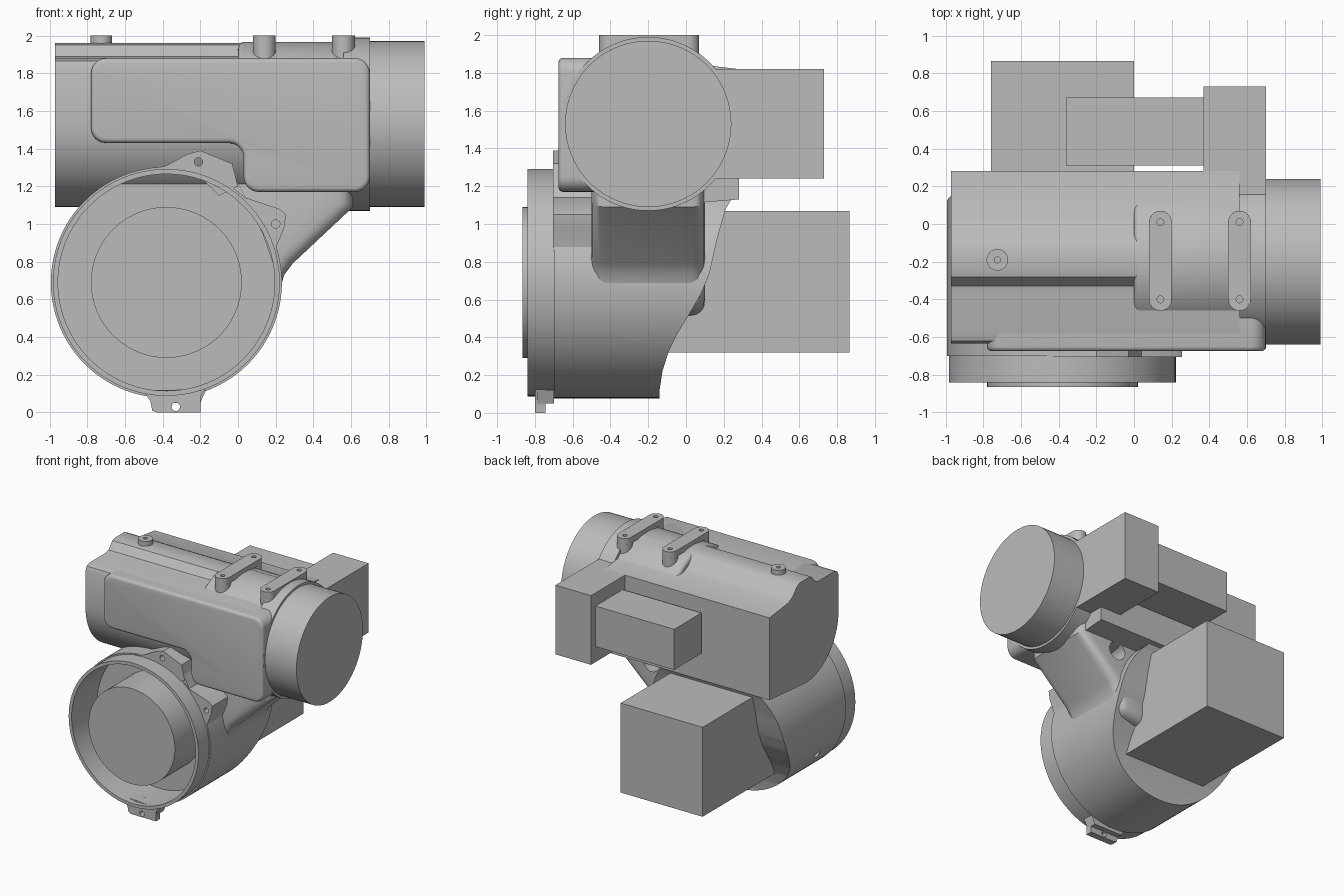
import bpy, bmesh, math
from mathutils import Vector

if "Cube" in bpy.data.objects:
    bpy.data.objects.remove(bpy.data.objects["Cube"])

grey = bpy.data.materials.new("cast grey")
grey.use_nodes = True
grey.diffuse_color = (0.5, 0.5, 0.5, 1)
grey.node_tree.nodes["Principled BSDF"].inputs["Base Color"].default_value = (0.5, 0.5, 0.5, 1)


def place(axis, a, b, t):
    """Put profile point (a, b) at depth t along an axis."""
    return {"x": (t, a, b), "y": (a, t, b), "z": (a, b, t)}[axis]


def prism(name, pts, axis, lo, hi, corner=0, edge=0):
    """Extrude a profile, rounding its corners and its sharp edges."""
    bm = bmesh.new()
    bm.faces.new([bm.verts.new(place(axis, a, b, lo)) for a, b in pts])
    if corner:
        bmesh.ops.bevel(bm, geom=bm.verts[:], offset=corner, segments=6,
                        profile=0.5, affect='VERTICES')
    out = bmesh.ops.extrude_face_region(bm, geom=bm.faces[:])
    verts = [g for g in out["geom"] if isinstance(g, bmesh.types.BMVert)]
    bmesh.ops.translate(bm, verts=verts, vec=Vector(place(axis, 0, 0, hi - lo)))
    bmesh.ops.recalc_face_normals(bm, faces=bm.faces[:])
    if edge:
        sharp = [e for e in bm.edges if e.calc_face_angle(0) > math.radians(50)]
        bmesh.ops.bevel(bm, geom=sharp, offset=edge, segments=4, profile=0.5,
                        affect='EDGES', clamp_overlap=True)
    mesh = bpy.data.meshes.new(name)
    bm.to_mesh(mesh)
    bm.free()
    mesh.materials.append(grey)
    ob = bpy.data.objects.new(name, mesh)
    bpy.context.collection.objects.link(ob)
    smooth(ob)
    return ob


def smooth(ob):
    bpy.ops.object.select_all(action='DESELECT')
    ob.select_set(True)
    bpy.context.view_layer.objects.active = ob
    bpy.ops.object.shade_smooth_by_angle(angle=math.radians(32))


def disc(name, axis, a, b, r, lo, hi, edge=0, n=96):
    turns = [2 * math.pi * i / n for i in range(n)]
    pts = [(a + r * math.cos(t), b + r * math.sin(t)) for t in turns]
    return prism(name, pts, axis, lo, hi, edge=edge)


def box(name, x0, x1, y0, y1, z0, z1):
    return prism(name, [(x0, y0), (x1, y0), (x1, y1), (x0, y1)], "z", z0, z1)


def carve(ob, cutter, operation='DIFFERENCE'):
    """Apply a boolean and drop the cutter."""
    mod = ob.modifiers.new("cut", 'BOOLEAN')
    mod.operation, mod.object, mod.solver = operation, cutter, 'EXACT'
    bpy.context.view_layer.update()
    mesh = bpy.data.meshes.new_from_object(
        ob.evaluated_get(bpy.context.evaluated_depsgraph_get()))
    ob.modifiers.clear()
    ob.data = mesh
    bpy.data.objects.remove(cutter)
    smooth(ob)


# Upper housing: round belly, flat back, raised ridge on top
AY, AZ = -0.2, 1.53
belly = [(AY + 0.435 * math.cos(math.radians(d)), AZ + 0.44 * math.sin(math.radians(d)))
         for d in range(180, 271, 6)]
top = [(0.28, 1.13), (0.28, 1.82), (0.03, 1.85), (-0.03, 1.88), (-0.08, 1.94), (-0.12, 1.96),
       (-0.24, 1.96), (-0.28, 1.95), (-0.33, 1.89), (-0.37, 1.88),
       (-0.58, 1.88), (-0.62, 1.865), (-0.635, 1.83)]
prism("upper_housing", belly + top, "x", -0.97, 0.56)

# Round end of the housing, its flange and the end drum
disc("housing_barrel", "x", AY, AZ, 0.435, 0.0, 0.6, edge=0.03)
disc("end_flange", "x", AY, AZ, 0.46, 0.56, 0.7)
disc("end_drum", "x", AY, AZ, 0.44, 0.65, 0.99)

# Stepped front cover
prism("front_cover", [(-0.78, 1.43), (0.03, 1.43), (0.03, 1.17), (0.7, 1.17),
                      (0.7, 1.88), (-0.78, 1.88)], "y", -0.675, -0.25, corner=0.08, edge=0.025)

# Lower barrel with a sweeping back edge
CX, CZ = -0.38, 0.69
barrel = disc("lower_barrel", "y", CX, CZ, 0.613, -0.7, 0.4)
sweep = [(-0.9, 0), (-0.14, 0), (-0.14, 0.12), (-0.125, 0.22), (-0.09, 0.33), (-0.04, 0.43),
         (0.016, 0.52), (0.08, 0.63), (0.125, 0.74), (0.165, 0.92), (0.21, 1.08),
         (0.27, 1.18), (0.28, 1.4), (-0.9, 1.4)]
carve(barrel, prism("sweep_cutter", sweep, "x", -1.2, 0.6), 'INTERSECT')
carve(barrel, disc("bowl_cutter", "y", CX, CZ, 0.575, -0.9, -0.5))
side_hole = disc("side_hole_cutter", "x", 0, 0, 0.03, -0.1, 0.1)
side_hole.location = (CX - 0.53, -0.44, CZ - 0.31)
side_hole.rotation_euler.y = -math.radians(30)
carve(barrel, side_hole)

# Front rim ring and the inner drum
rim = disc("front_rim", "y", CX, CZ, 0.602, -0.84, -0.68)
carve(rim, disc("rim_cutter", "y", CX, CZ, 0.575, -0.9, -0.6))
disc("inner_drum", "y", CX, CZ, 0.4, -0.865, -0.45)

# Bolt lugs around the rim
lugs = {
    "top_lug": ([(-0.5, 1.28), (-0.38, 1.31), (-0.27, 1.37), (-0.2, 1.39), (-0.03, 1.32),
                 (0.0, 1.2), (-0.1, 1.15), (-0.2, 1.25)], (-0.21, 1.33), -0.705, -0.5),
    "side_lug": ([(-0.01, 1.24), (0.04, 1.14), (0.22, 1.08), (0.255, 1.05), (0.245, 0.98),
                  (0.2, 0.87), (0.2, 0.75), (0.13, 0.95)], (0.2, 1.0), -0.705, -0.5),
    "bottom_lug": ([(-0.5, 0.11), (-0.465, 0.06), (-0.455, 0.01), (-0.43, 0.0), (-0.2, 0.0),
                    (-0.2, 0.08), (-0.17, 0.13)], (-0.33, 0.03), -0.8, -0.745),
}
for name, (outline, (hx, hz), y0, y1) in lugs.items():
    lug = prism(name, outline, "y", y0, y1)
    carve(lug, disc("lug_hole", "y", hx, hz, 0.022, y0 - 0.1, y1 + 0.1))
prism("bottom_lug_root", [(-0.46, 0.05), (-0.2, 0.05), (-0.17, 0.12), (-0.5, 0.12)],
      "y", -0.79, -0.7)

# Slanted strut joining the barrel and the flange, with a port in its back
strut = prism("strut", [(-0.1, 0.5), (0.2, 0.55), (0.225, 0.66), (0.245, 0.73), (0.29, 0.79),
                        (0.61, 1.09), (0.61, 1.35), (-0.1, 1.35)], "y", -0.5, 0.1, edge=0.07)
carve(strut, disc("port_cutter", "y", 0.25, 1.05, 0.075, -0.05, 0.3))

# Box-shaped drives at the back
box("lower_drive", -0.76, 0.0, -0.12, 0.865, 0.32, 1.07)
box("upper_drive", 0.37, 0.7, 0.12, 0.73, 1.24, 1.82)
box("side_drive", -0.36, 0.37, 0.31, 0.67, 1.37, 1.71)

# Mounting bars with a boss under each end
R = 0.06
for name, x in (("middle_bar", 0.14), ("end_bar", 0.56)):
    half = [math.radians(d) for d in range(0, 181, 12)]
    shape = [(x + R * math.cos(t), 0.01 + R * math.sin(t)) for t in half]
    shape += [(x - R * math.cos(t), -0.4 - R * math.sin(t)) for t in half]
    bar = prism(name, shape, "z", 1.95, 2.0)
    for y in (0.01, -0.4):
        carve(bar, disc("bolt_cutter", "z", x, y, 0.018, 1.955, 2.1))
        disc(name + "_boss", "z", x, y, R, 1.8, 1.952)

# Single boss on the ridge
boss = disc("ridge_boss", "z", -0.725, -0.19, 0.057, 1.9, 2.0)
carve(boss, disc("bolt_cutter", "z", -0.725, -0.19, 0.016, 1.97, 2.1))
